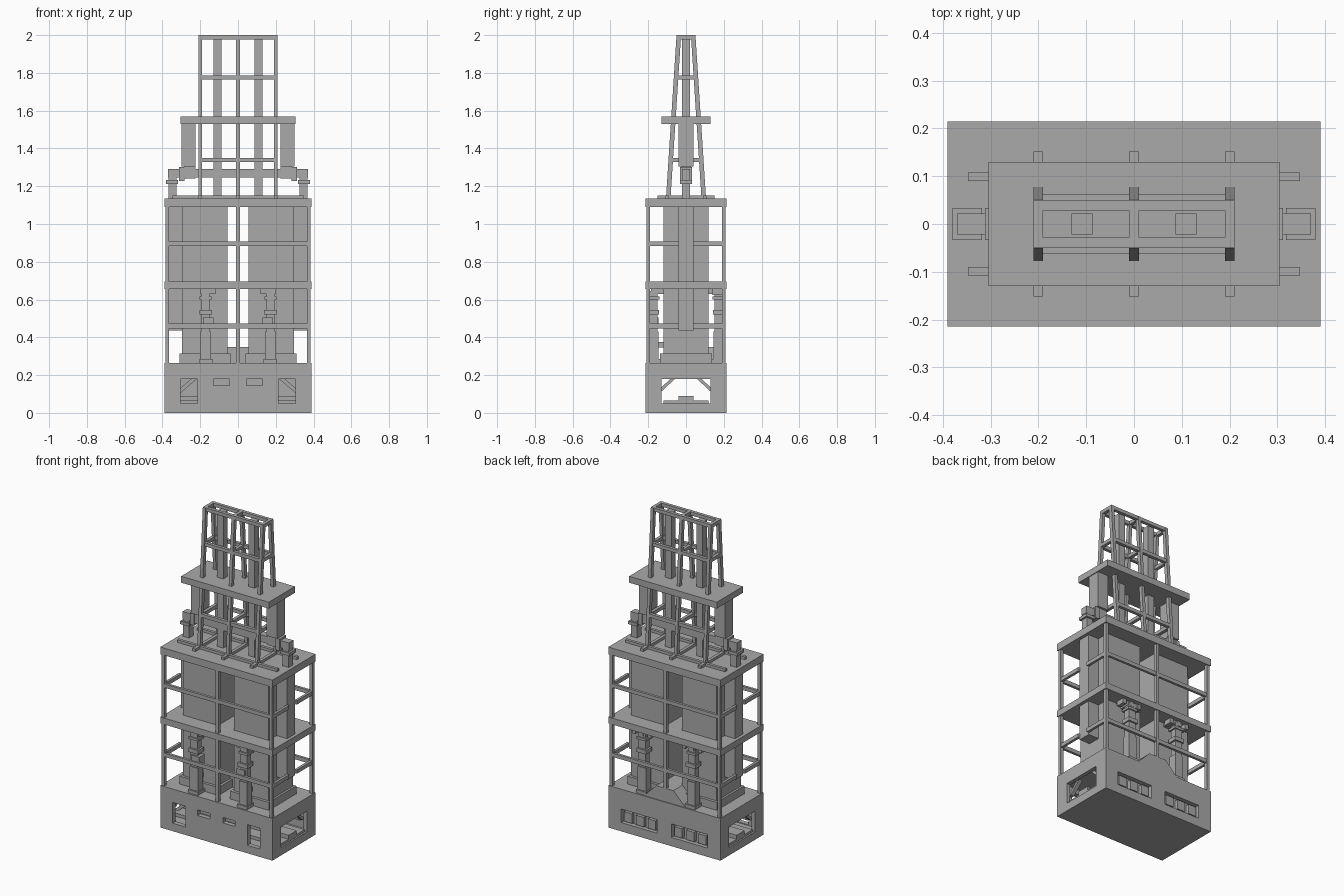
import bpy, bmesh, math
from mathutils import Vector

grey = bpy.data.materials.new("mid_grey")
grey.diffuse_color = (0.4, 0.4, 0.4, 1)


def make(name, verts, faces):
    me = bpy.data.meshes.new(name)
    me.from_pydata(verts, [], faces)
    bm = bmesh.new()
    bm.from_mesh(me)
    bmesh.ops.recalc_face_normals(bm, faces=bm.faces)
    bm.to_mesh(me)
    bm.free()
    me.materials.append(grey)
    ob = bpy.data.objects.new(name, me)
    bpy.context.collection.objects.link(ob)
    return ob


CUBE = [(0, 1, 3, 2), (4, 6, 7, 5), (0, 4, 5, 1), (2, 3, 7, 6), (0, 2, 6, 4), (1, 5, 7, 3)]


def box(name, x0, x1, y0, y1, z0, z1):
    return make(name, [(x, y, z) for x in (x0, x1) for y in (y0, y1) for z in (z0, z1)], CUBE)


def mbox(name, sx, sy, x0, x1, y0, y1, z0, z1):
    """Box mirrored by the signs sx and sy."""
    xs, ys = sorted((sx * x0, sx * x1)), sorted((sy * y0, sy * y1))
    return box(name, *xs, *ys, z0, z1)


def bar(name, a, b, hx, hy, hz=0.0):
    """Straight bar whose end sections are offset by hx, hy, hz half sizes."""
    a, b = Vector(a), Vector(b)
    if hz:   # section in x-z, for bars running across y
        offs = [Vector((i * hx, 0, j * hz)) for i in (-1, 1) for j in (-1, 1)]
    else:    # section in x-y, for leaning posts
        offs = [Vector((i * hx, j * hy, 0)) for i in (-1, 1) for j in (-1, 1)]
    return make(name, [p + o for p in (a, b) for o in offs], CUBE)


def prism(name, profile, y0, y1):
    n = len(profile)
    vs = [(x, y, z) for y in (y0, y1) for x, z in profile]
    fs = [tuple(range(n)), tuple(range(n, 2 * n))]
    fs += [(i, (i + 1) % n, n + (i + 1) % n, n + i) for i in range(n)]
    return make(name, vs, fs)


S = (-1, 1)

# Hollow base with openings on every side
base = box("base", -0.39, 0.39, -0.215, 0.215, 0, 0.265)
cutters = [box("cutter", -0.365, 0.365, -0.185, 0.165, 0.045, 0.21),
           box("cutter", -0.5, 0.5, -0.13, 0.13, 0.05, 0.18)]
for s in S:
    cutters += [mbox("cutter", s, 1, 0.215, 0.305, -0.3, -0.1, 0.05, 0.18),
                mbox("cutter", s, 1, 0.045, 0.13, -0.3, -0.1, 0.145, 0.18),
                mbox("cutter", s, 1, 0.05, 0.30, 0.185, 0.3, 0.055, 0.14)]
for c in cutters:
    m = base.modifiers.new("opening", 'BOOLEAN')
    m.operation, m.solver, m.object = 'DIFFERENCE', 'EXACT', c
bpy.context.view_layer.update()
cut_mesh = bpy.data.meshes.new_from_object(base.evaluated_get(bpy.context.evaluated_depsgraph_get()))
base.modifiers.clear()
base.data = cut_mesh
for c in cutters:
    bpy.data.objects.remove(c)

# Inside of the base: conveyor, side tracks, diagonal braces
box("conveyor", -0.38, 0.38, -0.04, 0.04, 0.04, 0.09)
for s in S:
    mbox("conveyor_track", 1, s, -0.38, 0.38, 0.04, 0.12, 0.04, 0.065)
    for t in S:
        bar("end_brace", (t * 0.35, s * 0.14, 0.115), (t * 0.35, s * 0.065, 0.185), 0.012, 0.012)
        bar("front_brace", (t * 0.32, s * 0.145, 0.105), (t * 0.215, s * 0.145, 0.195), 0.015, 0.012)
    # Three blocks in each rear recess
    for i in range(3):
        x = 0.092 + i * 0.083
        mbox("rear_block", s, 1, x - 0.027, x + 0.027, 0.18, 0.208, 0.065, 0.125)

# Mound between the boilers
prism("mound", [(-0.15, 0.26), (-0.06, 0.35), (0.06, 0.35), (0.15, 0.26)], 0.0, 0.21)

# Decks
box("middle_deck", -0.39, 0.39, -0.215, 0.215, 0.655, 0.695)
box("upper_deck", -0.39, 0.39, -0.215, 0.215, 1.09, 1.135)

for s in S:
    # Boilers, foot flanges and end ducts
    mbox("boiler", s, 1, 0.055, 0.297, -0.12, 0.12, 0.26, 1.1)
    mbox("boiler_foot", s, 1, 0.04, 0.31, -0.137, 0.137, 0.26, 0.315)
    mbox("end_duct", s, 1, 0.29, 0.37, -0.04, 0.04, 0.435, 1.1)
    # Frame posts and rails
    for x in (-0.375, 0, 0.375):
        mbox("frame_post", 1, s, x - 0.01, x + 0.01, 0.19, 0.21, 0.26, 1.1)
    for z in (0.46, 0.895):
        mbox("long_rail", 1, s, -0.38, 0.38, 0.192, 0.208, z - 0.012, z + 0.012)
        for t in S:
            mbox("end_rail", s, t, 0.367, 0.383, 0.038, 0.2, z - 0.012, z + 0.012)
    # Riser pipes with fittings, front and back
    for t in S:
        mbox("riser_base", s, t, 0.135, 0.205, 0.135, 0.205, 0.26, 0.285)
        mbox("riser_lower", s, t, 0.143, 0.2, 0.145, 0.195, 0.28, 0.43)
        mbox("riser_upper", s, t, 0.15, 0.197, 0.15, 0.19, 0.43, 0.645)
        mbox("riser_collar", s, t, 0.138, 0.205, 0.143, 0.2, 0.52, 0.545)
        mbox("riser_cap", s, t, 0.14, 0.205, 0.14, 0.197, 0.6, 0.615)
        mbox("riser_elbow", s, t, 0.12, 0.2, 0.115, 0.185, 0.63, 0.656)
        if t < 0:
            mbox("riser_valve", s, t, 0.13, 0.185, 0.145, 0.2, 0.45, 0.505)
            mbox("riser_branch", s, t, 0.155, 0.185, 0.115, 0.15, 0.345, 0.375)
        else:
            # Small manifold under the middle deck at the back
            for i in range(3):
                x = 0.12 + i * 0.055
                mbox("manifold_stub", s, t, x - 0.012, x + 0.012, 0.14, 0.192, 0.625, 0.656)

    # Skids on the upper deck
    mbox("skid_beam", 1, s, -0.347, 0.347, 0.09, 0.108, 1.13, 1.152)
    # Transfer pipes beside the tower
    mbox("transfer_post", s, 1, 0.325, 0.368, -0.022, 0.022, 1.13, 1.29)
    mbox("transfer_collar", s, 1, 0.318, 0.38, -0.033, 0.033, 1.213, 1.232)
    mbox("transfer_flange", s, 1, 0.283, 0.312, -0.033, 0.033, 1.228, 1.302)
    mbox("hanging_duct", s, 1, 0.225, 0.3, -0.04, 0.04, 1.305, 1.54)
    mbox("hanging_duct_neck", s, 1, 0.225, 0.285, -0.026, 0.026, 1.24, 1.31)
    # Chimneys
    mbox("chimney", s, 1, 0.087, 0.131, -0.022, 0.022, 1.13, 1.985)

box("transfer_pipe", -0.37, 0.37, -0.022, 0.022, 1.245, 1.29)
box("platform", -0.305, 0.305, -0.13, 0.13, 1.53, 1.57)


# Tapered tower frame
def leg_y(z):
    return 0.094 + (0.038 - 0.094) * (z - 1.135) / 0.865


for x in (-0.2, 0, 0.2):
    box("cross_skid", x - 0.01, x + 0.01, -0.152, 0.152, 1.13, 1.152)
    for s in S:
        bar("tower_leg", (x, s * leg_y(1.135), 1.135), (x, s * leg_y(2), 2), 0.01, 0.012)
    for z in (1.338, 1.775, 1.989):
        bar("tower_tie", (x, -leg_y(z), z), (x, leg_y(z), z), 0.01, 0, 0.011)
for s in S:
    for z in (1.338, 1.775, 1.989):
        y = leg_y(z)
        mbox("tower_rail", 1, s, -0.205, 0.205, y - 0.01, y + 0.01, z - 0.011, z + 0.011)
